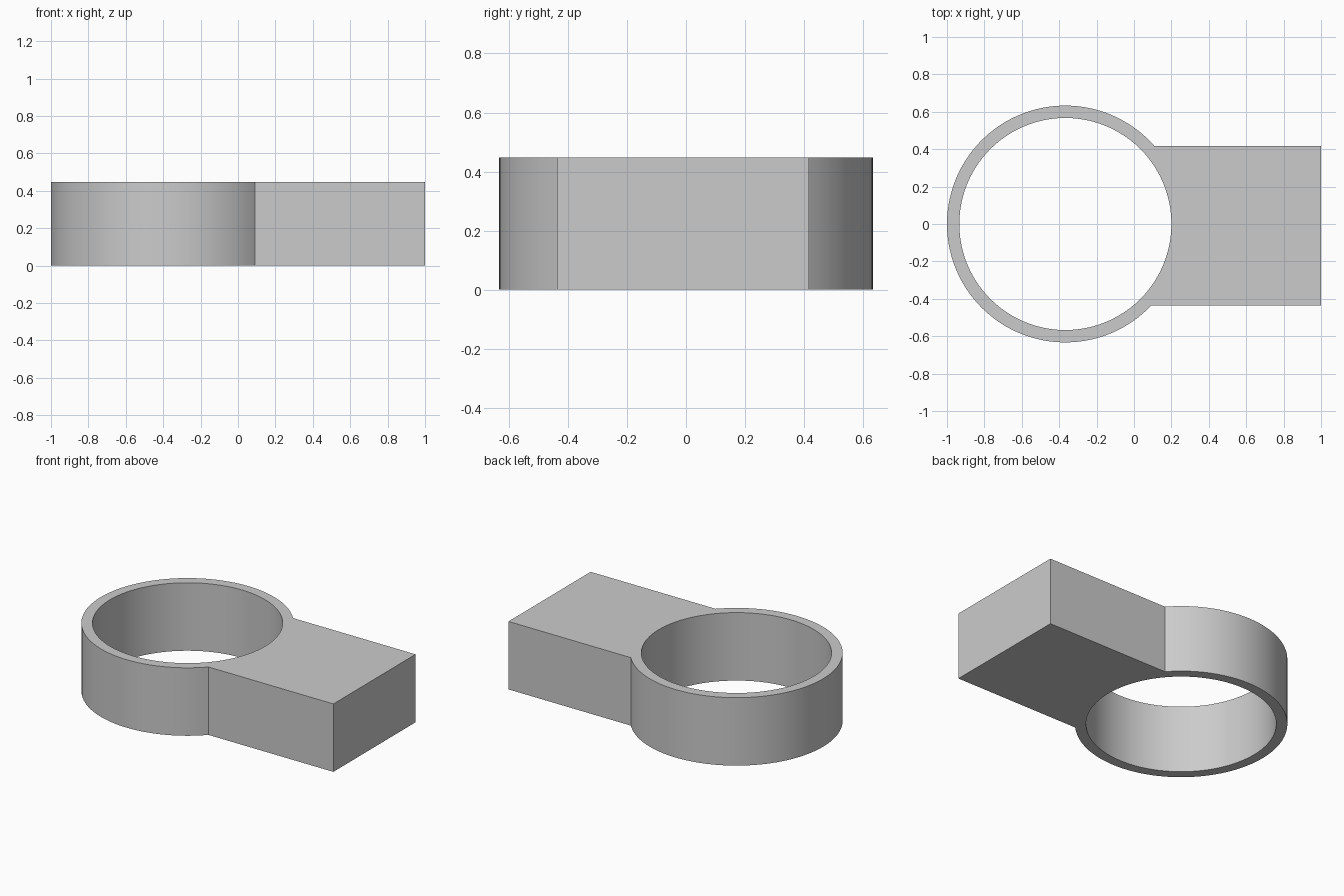
import bpy
import bmesh
from math import atan2, asin, cos, sin, pi, radians

cube = bpy.data.objects.get("Cube")
if cube:
    bpy.data.objects.remove(cube, do_unlink=True)

CENTER_X, OUTER, INNER, HEIGHT = -0.367, 0.633, 0.567, 0.447
FRONT_Y, BACK_Y, END_X = -0.437, 0.417, 1.0
SEGMENTS = 96

grey = bpy.data.materials.new("plain grey")
grey.use_nodes = True
color = (0.6, 0.6, 0.6, 1)
grey.diffuse_color = color
grey.node_tree.nodes["Principled BSDF"].inputs["Base Color"].default_value = color


def arc(radius, start, end, steps):
    return [(CENTER_X + radius * cos(start + (end - start) * i / steps),
             radius * sin(start + (end - start) * i / steps)) for i in range(steps + 1)]


def add_loop(bm, points):
    verts = [bm.verts.new((x, y, 0)) for x, y in points]
    return [bm.edges.new((v, verts[i - 1])) for i, v in enumerate(verts)]


# Ring wall running into the rectangular block
start = asin(BACK_Y / OUTER)
end = 2 * pi + asin(FRONT_Y / OUTER)
outline = arc(OUTER, start, end, SEGMENTS) + [(END_X, FRONT_Y), (END_X, BACK_Y)]
# Round through hole
hole = arc(INNER, 0, 2 * pi, SEGMENTS)[:-1]

bm = bmesh.new()
edges = add_loop(bm, outline) + add_loop(bm, hole)
bmesh.ops.triangle_fill(bm, edges=edges, use_beauty=True)
extruded = bmesh.ops.extrude_face_region(bm, geom=bm.faces[:], use_keep_orig=True)
top = [g for g in extruded["geom"] if isinstance(g, bmesh.types.BMVert)]
bmesh.ops.translate(bm, verts=top, vec=(0, 0, HEIGHT))
bmesh.ops.recalc_face_normals(bm, faces=bm.faces[:])

mesh = bpy.data.meshes.new("ring_with_block")
bm.to_mesh(mesh)
bm.free()
mesh.materials.append(grey)
body = bpy.data.objects.new("ring_with_block", mesh)
bpy.context.collection.objects.link(body)

# Smooth curved walls, crisp corners
bpy.ops.object.select_all(action="DESELECT")
body.select_set(True)
bpy.context.view_layer.objects.active = body
bpy.ops.object.shade_smooth_by_angle(angle=radians(30))
